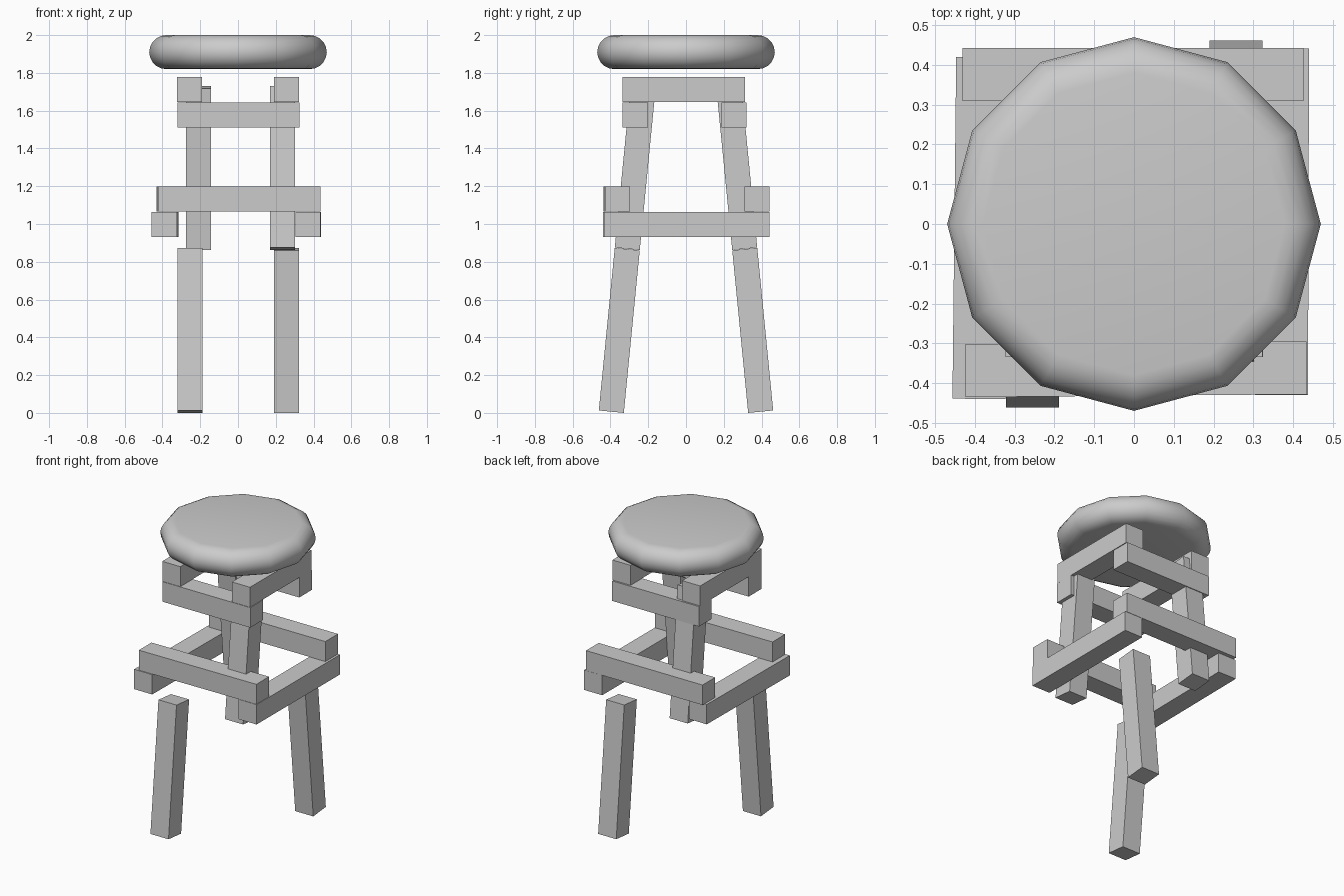
import bpy, bmesh
from math import pi, sin, cos, atan
from mathutils import Vector, Matrix

if "Cube" in bpy.data.objects:
    bpy.data.objects.remove(bpy.data.objects["Cube"])

T = 0.133  # timber thickness


def box(name, centre, size, rot=None):
    bm = bmesh.new()
    bmesh.ops.create_cube(bm, size=1)
    m = Matrix.Translation(centre) @ (rot or Matrix()) @ Matrix.Diagonal((*size, 1))
    bm.transform(m)
    me = bpy.data.meshes.new(name)
    bm.to_mesh(me)
    bm.free()
    ob = bpy.data.objects.new(name, me)
    bpy.context.collection.objects.link(ob)
    return ob


def leg(name, x, side, z0, z1):
    # leg leaning inwards; side is -1 for front, +1 for back
    slope = 0.098
    def y(z):
        return side * (0.396 - slope * z)
    a, b = Vector((x, y(z0), z0)), Vector((x, y(z1), z1))
    box(name, (a + b) / 2, (T, T, (b - a).length), Matrix.Rotation(side * atan(slope), 4, 'X'))


def rail(name, x0, x1, y0, y1, z0, z1, turn=0):
    box(name, ((x0 + x1) / 2, (y0 + y1) / 2, (z0 + z1) / 2),
        (x1 - x0, y1 - y0, z1 - z0), Matrix.Rotation(turn, 4, 'Z'))


# Seat: twelve-sided cushion with a rounded rim
R, h, zc, n, seg = 0.47, 0.09, 1.91, 12, 10
bm = bmesh.new()
rings = []
for i in range(seg + 1):
    a = -pi / 2 + pi * i / seg
    r, z = R - h + h * cos(a), zc + h * sin(a)
    rings.append([bm.verts.new((r * cos(2 * pi * k / n), r * sin(2 * pi * k / n), z)) for k in range(n)])
for lo, hi in zip(rings, rings[1:]):
    for k in range(n):
        j = (k + 1) % n
        bm.faces.new((lo[k], lo[j], hi[j], hi[k]))
bm.faces.new(rings[-1])
bm.faces.new(rings[0][::-1])
me = bpy.data.meshes.new("seat")
bm.to_mesh(me)
bm.free()
seat = bpy.data.objects.new("seat", me)
bpy.context.collection.objects.link(seat)
for p in me.polygons:
    p.use_smooth = True

# Lower legs on one diagonal, upper legs on the other
leg("lower_front_leg", -0.255, -1, 0.0065, 0.867)
leg("lower_back_leg", 0.257, 1, 0.0065, 0.867)
leg("upper_front_leg", 0.235, -1, 0.869, 1.724)
leg("upper_back_leg", -0.21, 1, 0.869, 1.724)

# Upper frame: rails across x below, rails along y on top
rail("upper_front_rail", -0.32, 0.325, -0.335, -0.202, 1.51, 1.643)
rail("upper_back_rail", -0.32, 0.32, 0.187, 0.32, 1.51, 1.643)
rail("upper_left_rail", -0.323, -0.19, -0.335, 0.312, 1.645, 1.778)
rail("upper_right_rail", 0.19, 0.323, -0.335, 0.312, 1.645, 1.778)

# Lower frame: foot rails, slightly out of square
rail("lower_left_rail", -0.452, -0.319, -0.44, 0.42, 0.932, 1.064, -0.011)
rail("lower_right_rail", 0.306, 0.439, -0.43, 0.442, 0.932, 1.064, -0.003)
rail("lower_front_rail", -0.425, 0.435, -0.432, -0.299, 1.065, 1.198, 0.0085)
rail("lower_back_rail", -0.432, 0.426, 0.31, 0.443, 1.065, 1.198)
